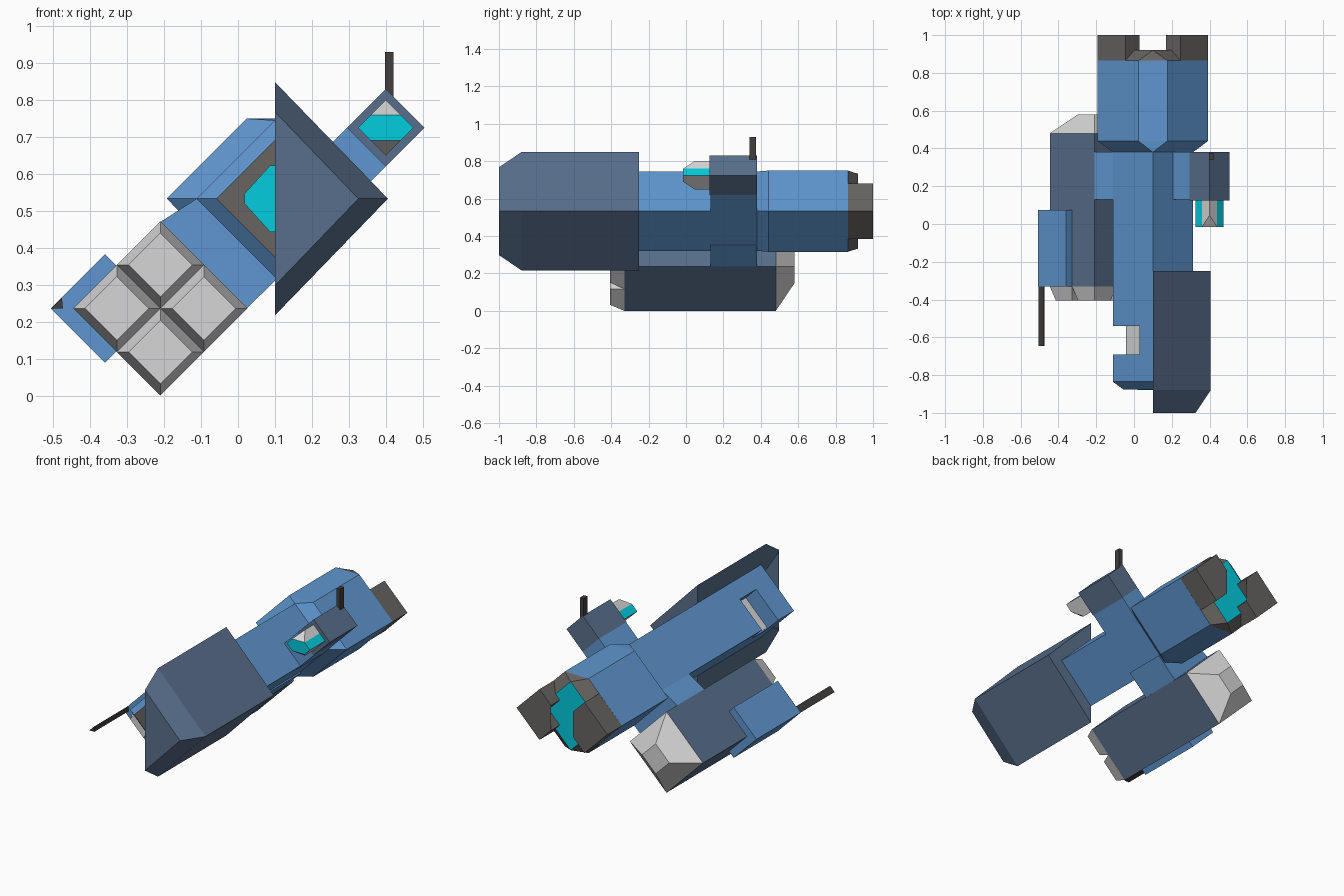
import bpy, bmesh, math
from mathutils import Vector

if "Cube" in bpy.data.objects:
    bpy.data.objects.remove(bpy.data.objects["Cube"])


def material(name, r, g, b):
    m = bpy.data.materials.new(name)
    m.diffuse_color = [((c / 255 + 0.055) / 1.055) ** 2.4 for c in (r, g, b)] + [1]
    m.use_nodes = True
    m.node_tree.nodes["Principled BSDF"].inputs["Base Color"].default_value = m.diffuse_color
    return m


BLUE = material("hull blue", 95, 150, 207)
SLATE = material("slate blue", 89, 111, 140)
GREY = material("dark grey", 103, 100, 97)
LIGHT = material("light grey", 214, 214, 214)
CYAN = material("glow cyan", 0, 204, 222)
BLACK = material("antenna charcoal", 66, 63, 62)


def finish(name, bm, mats, rule=None):
    bmesh.ops.recalc_face_normals(bm, faces=bm.faces)
    bm.normal_update()
    if rule:
        for f in bm.faces:
            f.material_index = rule(f.normal, f.calc_center_median())
    me = bpy.data.meshes.new(name)
    bm.to_mesh(me)
    bm.free()
    for m in mats:
        me.materials.append(m)
    ob = bpy.data.objects.new(name, me)
    bpy.context.collection.objects.link(ob)
    return ob


def hull_mesh(rings):
    """Convex body around (y, [(x, z), ...]) sections."""
    bm = bmesh.new()
    vs = [bm.verts.new((x, y, z)) for y, pts in rings for x, z in pts]
    res = bmesh.ops.convex_hull(bm, input=vs)
    loose = {v for v in res["geom_interior"] if isinstance(v, bmesh.types.BMVert)}
    bmesh.ops.delete(bm, geom=list(loose), context='VERTS')
    bmesh.ops.dissolve_limit(bm, angle_limit=math.radians(0.8), verts=bm.verts, edges=bm.edges)
    return bm


def hull(name, rings, mats, rule=None):
    return finish(name, hull_mesh(rings), mats, rule)


def prism(name, pts, y0, y1, mat):
    return hull(name, [(y0, pts), (y1, pts)], [mat])


def loft(name, rings, mat):
    """Skin through sections with equal point counts (may be concave)."""
    bm = bmesh.new()
    vs = [[bm.verts.new((x, y, z)) for x, z in pts] for y, pts in rings]
    n = len(vs[0])
    for a, b in zip(vs, vs[1:]):
        for i in range(n):
            j = (i + 1) % n
            bm.faces.new((a[i], a[j], b[j], b[i]))
    caps = [bm.faces.new(vs[0]), bm.faces.new(vs[-1])]
    bmesh.ops.triangulate(bm, faces=caps)
    return finish(name, bm, [mat])


def diamond(cx, cz, r):
    return [(cx - r, cz), (cx, cz + r), (cx + r, cz), (cx, cz - r)]


CX, CZ = 0.10, 0.533          # fuselage axis
PX, PZ, PR = -0.21, 0.236, 0.236   # big pod axis and radius
GX, GZ = 0.40, 0.725          # small pod axis

# fuselage with grey nose plate
fuselage = hull("fuselage", [(-0.875, diamond(CX, CZ, 0.158)), (-0.835, diamond(CX, CZ, 0.212)),
                             (0.39, diamond(CX, CZ, 0.212))],
                [BLUE, GREY], lambda n, c: 1 if n.y < -0.9 else 0)

# slot cut into the left edge, with a light floor
cutter = prism("slot_cutter", [(-0.31, 0.333), (-0.11, 0.673), (0.03, 0.675), (0.10, 0.605), (-0.11, 0.395)],
               -0.69, -0.54, BLUE)
cutter.hide_render = True
cutter.hide_viewport = True
mod = fuselage.modifiers.new("slot", 'BOOLEAN')
mod.object = cutter
mod.operation = 'DIFFERENCE'
mod.solver = 'EXACT'
prism("slot_floor", [(0.097, 0.608), (0.100, 0.605), (-0.037, 0.468), (-0.040, 0.471)], -0.69, -0.54, LIGHT)

# nose light
prism("nose_light", [(CX + sx * a, CZ + sz * b) for sx in (-1, 1) for sz in (-1, 1)
                     for a, b in ((0.013, 0.09), (0.082, 0.014))], -0.88, -0.87, CYAN)


# armour shell wrapped around the right side of the nose
def shell(ox, oz, i):
    return [(CX, CZ + oz), (CX + ox, CZ), (CX, CZ - oz), (CX, CZ - i), (CX + i, CZ), (CX, CZ + i)]


loft("nose_armour", [(-0.25, shell(0.306, 0.316, 0.20)), (-0.83, shell(0.306, 0.316, 0.20)),
                     (-0.873, shell(0.306, 0.316, 0.16)), (-0.88, shell(0.306, 0.316, 0.162)),
                     (-1.0, shell(0.226, 0.235, 0.225))], SLATE)

# rear hull, engine block and glowing rear plate
hexagon = [(CX - 0.293, CZ), (CX - 0.077, CZ + 0.217), (CX + 0.077, CZ + 0.217),
           (CX + 0.293, CZ), (CX + 0.077, CZ - 0.217), (CX - 0.077, CZ - 0.217)]
hull("rear_hull", [(0.38, diamond(CX, CZ, 0.212)), (0.44, hexagon), (0.865, hexagon)], [BLUE])
hull("engine_block", [(0.865, hexagon), (0.92, diamond(CX, CZ, 0.20))],
     [GREY, CYAN], lambda n, c: 1 if n.y > 0.9 else 0)

# L-shaped engine guards on both corners
for side, label in ((-1, "left"), (1, "right")):
    pts = [(0.293, 0), (0.145, 0.148), (0.07, 0.073), (0.143, 0), (0.07, -0.073), (0.145, -0.148)]
    ring = [(CX + side * x, CZ + z) for x, z in pts]
    loft("engine_guard_" + label, [(0.865, ring), (1.0, ring)], GREY)

# big lower pod, its strut and tail cap
prism("pod_strut", [(-0.215, 0.467), (0.02, 0.232), (0.14, 0.35), (-0.08, 0.563 - 0.02), (-0.112, CZ)],
      0.13, 0.38, BLUE)
prism("pod_body", diamond(PX, PZ, PR), -0.33, 0.48, SLATE)
hull("pod_tail_cap", [(0.48, diamond(PX, PZ, PR)), (0.58, diamond(PX, PZ, 0.088))], [LIGHT])

# four launch tubes on the pod front
for i, (dx, dz) in enumerate(((-1, 0), (1, 0), (0, 1), (0, -1))):
    x, z = PX + dx * PR / 2, PZ + dz * PR / 2
    hull(f"launch_tube_{i + 1}", [(-0.33, diamond(x, z, PR / 2)), (-0.405, diamond(x, z, 0.086))], [LIGHT])

# block on the pod's outer edge, with its antenna
prism("pod_side_block", [(-0.507, PZ), (-0.36, PZ + 0.147), (-0.325, PZ + 0.112),
                         (-0.325, PZ - 0.112), (-0.36, PZ - 0.147)], -0.331, 0.075, BLUE)
prism("front_antenna", [(-0.506, PZ), (-0.477, PZ + 0.029), (-0.474, PZ)], -0.647, -0.32, BLACK)

# small upper pod, its arm and fin
prism("gun_arm", [(GX - 0.105, GZ), (GX, GZ - 0.105), (0.28, 0.50), (0.175, 0.605)], 0.13, 0.38, BLUE)
prism("gun_pod", diamond(GX, GZ, 0.105), 0.125, 0.38, SLATE)
prism("top_antenna", [(0.398, 0.80), (0.398, 0.93), (0.421, 0.93), (0.421, 0.80)], 0.34, 0.375, BLACK)

# sensor eye: cyan band between a light cap and underside
bm = hull_mesh([(0.13, diamond(GX, GZ, 0.075)), (0.045, diamond(GX, GZ, 0.075)),
                (-0.015, [(GX - 0.075, GZ), (GX - 0.04, GZ + 0.035), (GX + 0.04, GZ + 0.035),
                          (GX + 0.075, GZ), (GX + 0.04, GZ - 0.035), (GX - 0.04, GZ - 0.035)])])
bmesh.ops.bisect_plane(bm, geom=bm.verts[:] + bm.edges[:] + bm.faces[:],
                       plane_co=Vector((0, 0, GZ + 0.035)), plane_no=Vector((0, 0, 1)))
finish("sensor_eye", bm, [LIGHT, CYAN],
       lambda n, c: 1 if n.y < -0.95 or (n.z > 0.1 and c.z < GZ + 0.034) else 0)
